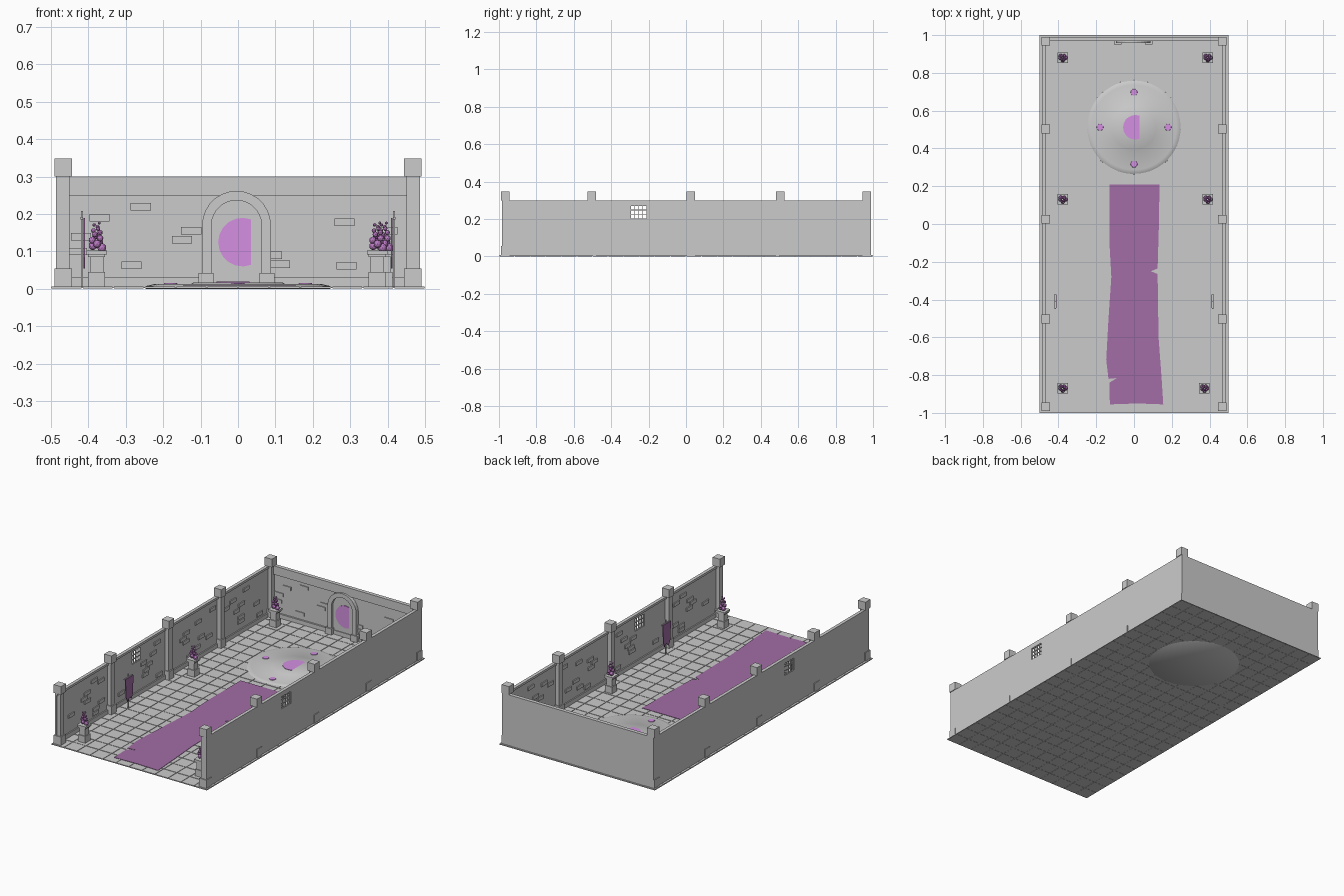
import bpy, bmesh, math, random
from mathutils import Matrix, Vector

if "Cube" in bpy.data.objects:
    bpy.data.objects.remove(bpy.data.objects["Cube"])

random.seed(4)


def material(name, r, g, b):
    m = bpy.data.materials.new(name)
    m.diffuse_color = (r, g, b, 1)
    m.use_nodes = True
    m.node_tree.nodes["Principled BSDF"].inputs["Base Color"].default_value = m.diffuse_color
    return m


PINK = material("pink_glow", 0.66, 0.28, 0.76)
CLOTH = material("purple_cloth", 0.36, 0.15, 0.38)
FLAME = material("violet_flame", 0.5, 0.2, 0.55)


def finish(name, bm, mat=None, mirror=False):
    bmesh.ops.recalc_face_normals(bm, faces=bm.faces)
    me = bpy.data.meshes.new(name)
    bm.to_mesh(me)
    bm.free()
    ob = bpy.data.objects.new(name, me)
    bpy.context.collection.objects.link(ob)
    if mat:
        me.materials.append(mat)
    if mirror:
        ob.modifiers.new("mirror", 'MIRROR')
    return ob


def boxes(name, spans, mat=None, mirror=False):
    """Boxes given as (x0, x1, y0, y1, z0, z1)."""
    bm = bmesh.new()
    for x0, x1, y0, y1, z0, z1 in spans:
        m = Matrix.Translation(((x0 + x1) / 2, (y0 + y1) / 2, (z0 + z1) / 2))
        m = m @ Matrix.Diagonal((x1 - x0, y1 - y0, z1 - z0, 1))
        bmesh.ops.create_cube(bm, size=1, matrix=m)
    return finish(name, bm, mat, mirror)


def prism(name, points, depth, mat=None, mirror=False):
    """Extrude a 3D outline along the depth vector."""
    bm = bmesh.new()
    face = bm.faces.new([bm.verts.new(p) for p in points])
    ext = bmesh.ops.extrude_face_region(bm, geom=[face], use_keep_orig=True)
    vs = [v for v in ext["geom"] if isinstance(v, bmesh.types.BMVert)]
    bmesh.ops.translate(bm, verts=vs, vec=Vector(depth))
    return finish(name, bm, mat, mirror)


def arc(cx, cy, r, a0, a1, n):
    angles = [math.radians(a0 + (a1 - a0) * i / n) for i in range(n + 1)]
    return [(cx + r * math.cos(a), cy + r * math.sin(a)) for a in angles]


def centred(x, y, w, z0, z1):
    return (x - w / 2, x + w / 2, y - w / 2, y + w / 2, z0, z1)


# Floor: slab with separate tiles on it
boxes("floor_slab", [(-0.5, 0.5, -1, 1, 0.002, 0.004)])
T = 1 / 12
tiles = []
for i in range(12):
    for j in range(24):
        x, y = -0.5 + i * T, -1 + j * T
        tiles.append((x + 0.002, x + T - 0.002, y + 0.002, y + T - 0.002,
                      0.001, 0.006 + random.uniform(0, 0.001)))
boxes("floor_tiles", tiles)

# Side walls, built around a window opening, mirrored
WY0, WY1, WZ0, WZ1 = -0.295, -0.21, 0.202, 0.272
boxes("side_wall", [
    (0.474, 0.486, -0.985, WY0, 0.003, 0.3),
    (0.474, 0.486, WY1, 0.985, 0.003, 0.3),
    (0.474, 0.486, WY0, WY1, 0.003, WZ0),
    (0.474, 0.486, WY0, WY1, WZ1, 0.3),
    (0.467, 0.476, -0.985, 0.985, 0.003, 0.03),
    (0.467, 0.476, -0.985, 0.985, 0.287, 0.3)], mirror=True)

# Window bars
bars = []
for k in range(5):
    y = WY0 + (WY1 - WY0) * k / 4
    bars.append((0.477, 0.483, y - 0.002, y + 0.002, WZ0, WZ1))
for k in range(4):
    z = WZ0 + (WZ1 - WZ0) * k / 3
    bars.append((0.477, 0.483, WY0, WY1, z - 0.002, z + 0.002))
boxes("window_bars", bars, mirror=True)

# Back wall with base strip and top band
boxes("back_wall", [
    (-0.486, 0.486, 0.978, 0.99, 0.003, 0.3),
    (-0.475, 0.475, 0.968, 0.98, 0.003, 0.03),
    (-0.475, 0.475, 0.968, 0.98, 0.25, 0.3)])

# Posts with base and cap blocks
posts = []
POST_Y = (-0.967, -0.503, 0.025, 0.503, 0.967)
for y in POST_Y:
    posts += [centred(0.467, y, 0.046, 0.003, 0.055),
              centred(0.467, y, 0.034, 0.05, 0.305),
              centred(0.467, y, 0.046, 0.3, 0.348)]
boxes("wall_posts", posts, mirror=True)

# Raised bricks on the walls
back = []
for x, z in ((-0.37, 0.19), (-0.26, 0.22), (-0.125, 0.155), (-0.15, 0.132),
             (-0.285, 0.063), (0.285, 0.178), (0.4, 0.155), (0.09, 0.09),
             (0.112, 0.066), (0.29, 0.062), (-0.43, 0.1), (-0.42, 0.14)):
    back.append((x - 0.027, x + 0.027, 0.973, 0.98, z - 0.01, z + 0.01))
boxes("back_bricks", back)
side = []
for a, b in zip(POST_Y, POST_Y[1:]):
    for row in range(9):
        z = 0.052 + row * 0.024
        y = random.uniform(a + 0.06, b - 0.06)
        if WY0 - 0.04 < y < WY1 + 0.04 and z > WZ0 - 0.015:
            continue
        side.append((0.468, 0.476, y - 0.027, y + 0.027, z - 0.01, z + 0.01))
boxes("side_bricks", side, mirror=True)

# Arched doorway on the back wall
cx, cz = -0.004, 0.17
outer = [(cx + 0.092, 0.006)] + arc(cx, cz, 0.092, 0, 180, 14) + [(cx - 0.092, 0.006)]
inner = [(cx + 0.067, 0.006)] + arc(cx, cz, 0.067, 0, 180, 14) + [(cx - 0.067, 0.006)]
prism("door_arch", [(x, 0.957, z) for x, z in outer + inner[::-1]], (0, 0.022, 0))
prism("door_panel", [(x, 0.972, z) for x, z in inner], (0, 0.007, 0))
boxes("arch_feet", [(cx + s * 0.082 - 0.02, cx + s * 0.082 + 0.02, 0.95, 0.98, 0.005, 0.042)
                    for s in (-1, 1)])

# Crescents on the door and the dais
moon = arc(0.012, 0, 0.065, 69, 291, 12) + arc(0.041, 0, 0.0613, 264, 96, 12)
prism("door_crescent", [(x, 0.968, z + 0.125) for x, z in moon], (0, 0.006, 0), PINK)
DY = 0.512
prism("dais_crescent", [(x - 0.005, y + DY, 0.012) for x, y in moon], (0, 0, 0.0075), PINK)


# Round dais
def lathe(name, profile, y, n=48):
    bm = bmesh.new()
    vs = [bm.verts.new((r, 0, z)) for r, z in profile]
    es = [bm.edges.new(p) for p in zip(vs, vs[1:])]
    bmesh.ops.spin(bm, geom=vs + es, cent=(0, 0, 0), axis=(0, 0, 1),
                   angle=math.tau, steps=n)
    bmesh.ops.remove_doubles(bm, verts=bm.verts, dist=1e-5)
    bmesh.ops.translate(bm, verts=bm.verts, vec=(0, y, 0))
    ob = finish(name, bm)
    bpy.context.view_layer.objects.active = ob
    ob.select_set(True)
    bpy.ops.object.shade_smooth_by_angle(angle=math.radians(40))
    ob.select_set(False)


lathe("round_dais", [(0, 0), (0.245, 0), (0.25, 0.004), (0.245, 0.008),
                     (0.225, 0.0125), (0.125, 0.0135), (0.12, 0.0165), (0, 0.018)], DY)
bm = bmesh.new()
for x, y in ((0.18, 0), (-0.18, 0), (0, 0.185), (0, -0.195)):
    bmesh.ops.create_cone(bm, cap_ends=True, segments=16, radius1=0.019, radius2=0.017,
                          depth=0.005, matrix=Matrix.Translation((x, DY + y, 0.013)))
finish("dais_gems", bm, PINK)

# Ragged carpet
rug = [(-0.13, 0.21), (0.135, 0.21), (0.132, 0), (0.125, -0.235), (0.09, -0.25),
       (0.125, -0.265), (0.13, -0.6), (0.145, -0.8), (0.155, -0.955), (0.02, -0.95),
       (-0.128, -0.955), (-0.13, -0.84), (-0.09, -0.815), (-0.135, -0.82),
       (-0.147, -0.72), (-0.135, -0.5), (-0.12, -0.28), (-0.13, -0.1)]
prism("carpet", [(x, y, 0.0075) for x, y in rug], (0, 0, 0.002), CLOTH)

# Pedestals with bubbling flames
stone, fire = [], bmesh.new()
for px, py in ((-0.378, 0.88), (0.39, 0.88), (-0.378, 0.13),
               (0.39, 0.13), (-0.378, -0.87), (0.372, -0.87)):
    stone += [centred(px, py, 0.046, 0.004, 0.045), centred(px, py, 0.036, 0.04, 0.09),
              centred(px, py, 0.046, 0.085, 0.093), centred(px, py, 0.055, 0.092, 0.103)]
    for k in range(14):
        t = k / 13
        a, d = k * 2.4, 0.014 * (1 - 0.5 * t)
        pos = (px + d * math.cos(a), py + d * math.sin(a), 0.11 + 0.066 * t)
        bmesh.ops.create_icosphere(fire, subdivisions=2, radius=0.012 - 0.008 * t,
                                   matrix=Matrix.Translation(pos))
boxes("pedestals", stone)
finish("flames", fire, FLAME)

# Standing banners by the side walls
boxes("banner_pole", [(0.415, 0.42, -0.413, -0.407, 0.005, 0.208),
                      (0.414, 0.421, -0.45, -0.37, 0.186, 0.192)], mirror=True)
flag = [(-0.446, 0.19), (-0.374, 0.19), (-0.378, 0.09), (-0.39, 0.06),
        (-0.405, 0.075), (-0.425, 0.055), (-0.442, 0.085)]
prism("banner_cloth", [(0.409, y, z) for y, z in flag], (0.004, 0, 0), CLOTH, mirror=True)
